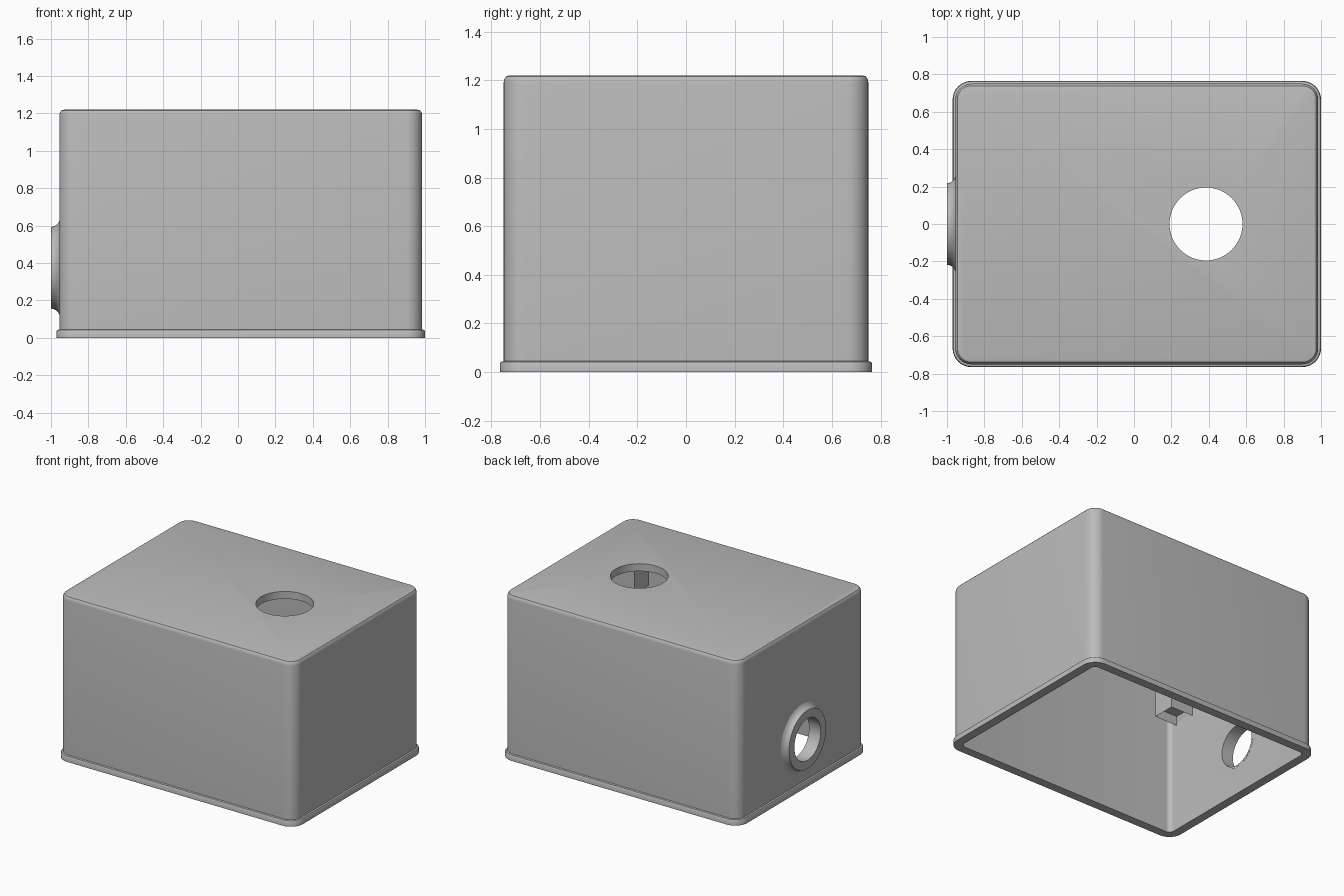
import bpy, bmesh, math
from mathutils import Matrix, Vector

if "Cube" in bpy.data.objects:
    bpy.data.objects.remove(bpy.data.objects["Cube"])

grey = bpy.data.materials.new("light grey")
grey.use_nodes = True
GREY = (0.5, 0.5, 0.5, 1)
grey.diffuse_color = GREY
grey.node_tree.nodes["Principled BSDF"].inputs["Base Color"].default_value = GREY

CX, HX, HY, CORNER = 0.015, 0.985, 0.765, 0.1
WALL, ROOF, TOP = 0.065, 1.165, 1.22
PORT_Z, PORT_R = 0.375, 0.155


def finish(bm, name):
    bmesh.ops.recalc_face_normals(bm, faces=bm.faces)
    mesh = bpy.data.meshes.new(name)
    bm.to_mesh(mesh)
    bm.free()
    mesh.materials.append(grey)
    ob = bpy.data.objects.new(name, mesh)
    bpy.context.collection.objects.link(ob)
    return ob


def activate(ob):
    bpy.ops.object.select_all(action='DESELECT')
    ob.select_set(True)
    bpy.context.view_layer.objects.active = ob


def smooth(ob):
    activate(ob)
    bpy.ops.object.shade_smooth_by_angle(angle=math.radians(35))


def bridge(bm, a, b):
    for i in range(len(a)):
        j = (i + 1) % len(a)
        bm.faces.new((a[i], a[j], b[j], b[i]))


def rounded_loop(bm, inset, z, steps=8):
    """Rounded rectangle loop, inset from the flange outline."""
    r = CORNER - inset
    verts = []
    for k, (sx, sy) in enumerate([(1, 1), (-1, 1), (-1, -1), (1, -1)]):
        for s in range(steps + 1):
            a = math.pi / 2 * (k + s / steps)
            verts.append(bm.verts.new((CX + sx * (HX - CORNER) + r * math.cos(a),
                                       sy * (HY - CORNER) + r * math.sin(a), z)))
    return verts


def cutter(radius, depth, matrix):
    bm = bmesh.new()
    bmesh.ops.create_cone(bm, cap_ends=True, segments=64, radius1=radius,
                          radius2=radius, depth=depth, matrix=matrix)
    return finish(bm, "hole_cutter")


def cut(ob, tool):
    tool.hide_render = True
    mod = ob.modifiers.new("hole", 'BOOLEAN')
    mod.object, mod.operation, mod.solver = tool, 'DIFFERENCE', 'EXACT'
    activate(ob)
    bpy.ops.object.modifier_apply(modifier=mod.name)
    bpy.data.objects.remove(tool)


# Hollow housing with base flange, open below
bm = bmesh.new()
section = [(WALL, ROOF), (WALL, 0), (0, 0), (0, 0.035), (0.004, 0.042), (0.015, 0.045),
           (0.015, 1.19), (0.018, 1.205), (0.026, 1.216), (0.04, TOP)]
loops = [rounded_loop(bm, d, z) for d, z in section]
for a, b in zip(loops, loops[1:]):
    bridge(bm, a, b)
bm.faces.new(loops[0])
bm.faces.new(loops[-1])
housing = finish(bm, "housing")

# Round openings in the roof and the side wall
side_turn = Matrix.Rotation(math.pi / 2, 4, 'Y')
cut(housing, cutter(0.195, 0.4, Matrix.Translation((0.385, 0, 1.2))))
cut(housing, cutter(PORT_R + 0.003, 0.3, Matrix.Translation((-0.93, 0, PORT_Z)) @ side_turn))
smooth(housing)

# Flared collar around the side opening
bm = bmesh.new()
profile = [(-0.904, PORT_R), (-1, PORT_R), (-1, 0.218), (-0.985, 0.221),
           (-0.972, 0.228), (-0.962, 0.238), (-0.955, 0.252), (-0.93, 0.252), (-0.93, 0.17),
           (-0.904, 0.17)]
rings = []
for x, r in profile:
    rings.append([bm.verts.new((x, r * math.cos(t * math.tau / 64),
                                PORT_Z + r * math.sin(t * math.tau / 64))) for t in range(64)])
for a, b in zip(rings, rings[1:] + rings[:1]):
    bridge(bm, a, b)
smooth(finish(bm, "side_collar"))

# Four posts hanging from the roof, each with a square socket below
POST_W, POST_Z = 0.17, 0.81
for sx, side in ((1, "left"), (-1, "right")):
    for sy, end in ((-1, "front"), (1, "back")):
        bm = bmesh.new()
        size = Matrix.Diagonal((POST_W + 0.02, POST_W, ROOF + 0.02 - POST_Z, 1))
        centre = Vector((CX + sx * 0.83, sy * 0.55, (ROOF + 0.02 + POST_Z) / 2))
        bmesh.ops.create_cube(bm, size=1, matrix=Matrix.Translation(centre) @ size)
        bm.normal_update()
        bottom = [f for f in bm.faces if f.normal.z < -0.9]
        bmesh.ops.inset_region(bm, faces=bottom, thickness=0.02)
        bmesh.ops.translate(bm, verts=bottom[0].verts[:], vec=(0, 0, 0.06))
        finish(bm, f"{end}_{side}_post")
